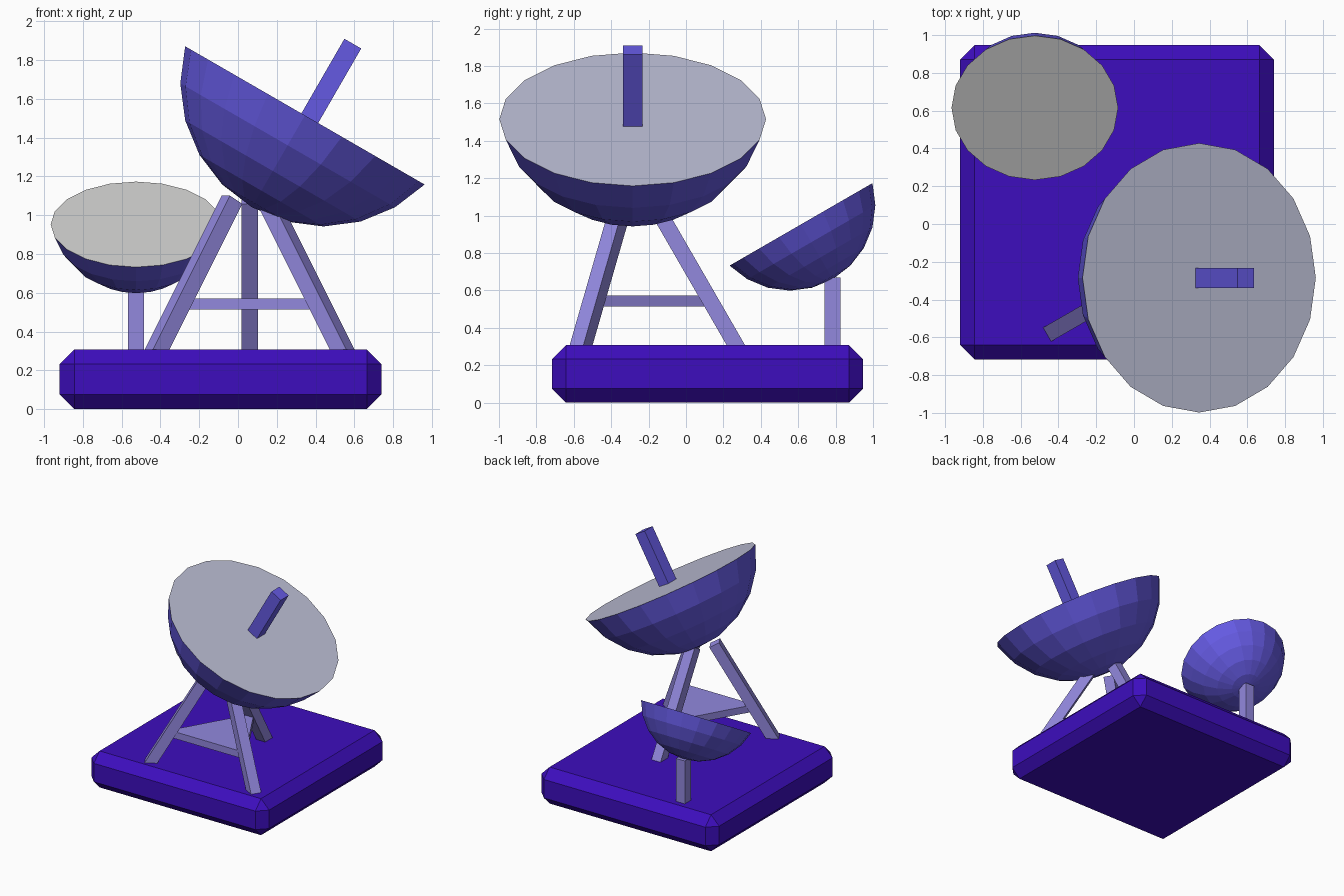
import bpy, bmesh, math
from mathutils import Matrix, Vector

if "Cube" in bpy.data.objects:
    bpy.data.objects.remove(bpy.data.objects["Cube"])


def srgb_material(name, r, g, b):
    def lin(c):
        c /= 255
        return c / 12.92 if c <= 0.04045 else ((c + 0.055) / 1.055) ** 2.4
    m = bpy.data.materials.new(name)
    m.diffuse_color = (lin(r), lin(g), lin(b), 1)
    m.use_nodes = True
    m.node_tree.nodes["Principled BSDF"].inputs["Base Color"].default_value = m.diffuse_color
    return m


DEEP = srgb_material("deep indigo", 61, 13, 190)
VIOLET = srgb_material("violet blue", 101, 90, 226)
LILAC = srgb_material("lilac", 146, 136, 222)
PALE = srgb_material("pale blue grey", 190, 192, 215)
GREY = srgb_material("light grey", 213, 213, 212)


def make_object(name, bm, *mats):
    bmesh.ops.recalc_face_normals(bm, faces=bm.faces)
    me = bpy.data.meshes.new(name)
    bm.to_mesh(me)
    bm.free()
    for m in mats:
        me.materials.append(m)
    ob = bpy.data.objects.new(name, me)
    bpy.context.collection.objects.link(ob)
    return ob


def box(name, center, size, mat, rot=Matrix.Identity(4)):
    bm = bmesh.new()
    bmesh.ops.create_cube(bm, size=1)
    bm.transform(Matrix.Translation(center) @ rot @ Matrix.Diagonal((*size, 1)))
    return make_object(name, bm, mat)


def dish(name, center, radius, rot, face_mat):
    """Spherical cap (75 degrees, 5 rings of 20 sides) closed by a flat disc."""
    bm = bmesh.new()
    n, rings, step = 20, 5, math.radians(15)
    rs = radius / math.sin(rings * step)
    drop = rs * math.cos(rings * step)
    pole = bm.verts.new((0, 0, drop - rs))
    prev = None
    for k in range(1, rings + 1):
        r, z = rs * math.sin(k * step), drop - rs * math.cos(k * step)
        ring = [bm.verts.new((r * math.cos(math.tau * i / n), r * math.sin(math.tau * i / n), z))
                for i in range(n)]
        for i in range(n):
            j = (i + 1) % n
            bm.faces.new((pole, ring[j], ring[i]) if prev is None
                         else (prev[i], prev[j], ring[j], ring[i]))
        prev = ring
    bm.faces.new(prev).material_index = 1
    bm.transform(Matrix.Translation(center) @ rot)
    return make_object(name, bm, VIOLET, face_mat)


# Chamfered base slab
base = box("base", (-0.09, 0.115, 0.154), (1.66, 1.665, 0.308), DEEP)
bev = base.modifiers.new("chamfer", "BEVEL")
bev.width, bev.segments = 0.076, 1

# Dishes
tilt_big = Matrix.Rotation(math.radians(30), 4, "Y")
big_center = Vector((0.345, -0.285, 1.515))
dish("large_dish", big_center, 0.713, tilt_big, PALE)
dish("small_dish", (-0.525, 0.615, 0.953), 0.441, Matrix.Rotation(math.radians(30), 4, "X"), GREY)

# Receiver rod standing on the large dish
rod_center = big_center + tilt_big.to_3x3() @ Vector((0.029, 0, 0.197))
box("receiver_rod", rod_center, (0.1, 0.106, 0.494), VIOLET, tilt_big)

# Post of the small dish
box("small_dish_post", (-0.525, 0.783, 0.47), (0.083, 0.085, 0.4), LILAC)

# Tripod: three legs leaning 30 degrees inward, with a triangular shelf
AXIS = Matrix.Translation((0.06, -0.285, 0))
angles = [math.radians(a) for a in (90, 210, 330)]
z0, z1 = 0.2, 1.08
for i, a in enumerate(angles):
    zm = (z0 + z1) / 2
    r = 0.55 - math.tan(math.radians(30)) * (zm - 0.31)
    turn = AXIS @ Matrix.Rotation(a, 4, "Z")
    lean = Matrix.Rotation(a, 4, "Z") @ Matrix.Rotation(math.radians(-30), 4, "Y")
    length = (z1 - z0) / math.cos(math.radians(30))
    box(f"tripod_leg_{i + 1}", turn @ Vector((r, 0, zm)), (0.085, 0.085, length), LILAC, lean)

bm = bmesh.new()
lower, upper = [[bm.verts.new((0.06 + 0.412 * math.cos(a), -0.285 + 0.412 * math.sin(a), z))
                 for a in angles] for z in (0.514, 0.572)]
bm.faces.new(lower)
bm.faces.new(upper)
for i in range(3):
    j = (i + 1) % 3
    bm.faces.new((lower[i], lower[j], upper[j], upper[i]))
make_object("tripod_shelf", bm, LILAC)
